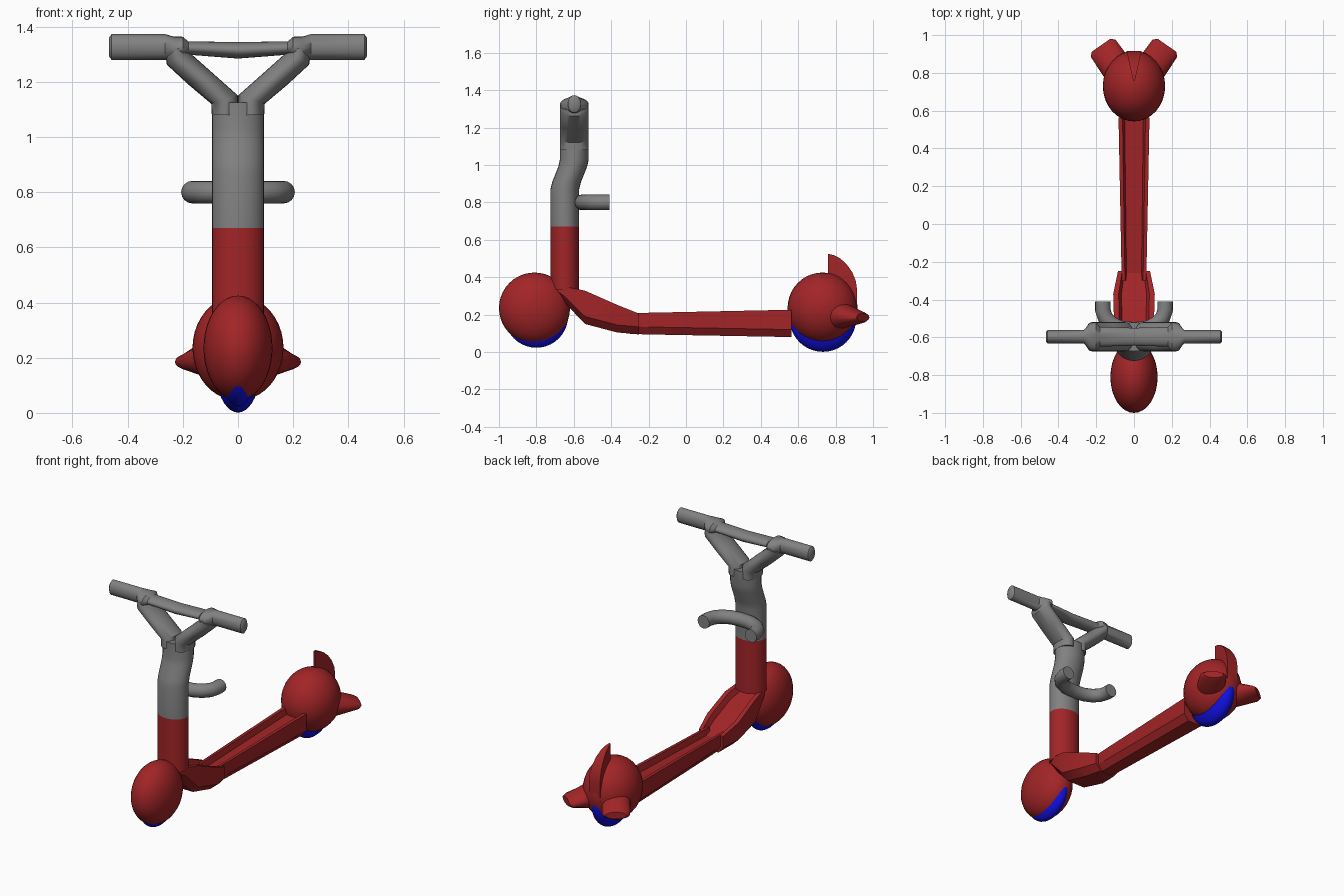
import bpy, bmesh, math
from mathutils import Vector as V

if "Cube" in bpy.data.objects:
    bpy.data.objects.remove(bpy.data.objects["Cube"])


def material(name, rgb):
    m = bpy.data.materials.new(name)
    m.diffuse_color = (*rgb, 1)
    m.use_nodes = True
    m.node_tree.nodes["Principled BSDF"].inputs["Base Color"].default_value = m.diffuse_color
    return m


RED = material("red", (0.36, 0.018, 0.02))
GREY = material("grey", (0.22, 0.22, 0.22))
BLUE = material("blue", (0.005, 0.005, 0.75))


def finish(bm, name, mat, angle=40):
    bmesh.ops.recalc_face_normals(bm, faces=bm.faces)
    me = bpy.data.meshes.new(name)
    bm.to_mesh(me)
    bm.free()
    me.materials.append(mat)
    ob = bpy.data.objects.new(name, me)
    bpy.context.collection.objects.link(ob)
    bpy.ops.object.select_all(action='DESELECT')
    ob.select_set(True)
    bpy.context.view_layer.objects.active = ob
    bpy.ops.object.shade_smooth_by_angle(angle=math.radians(angle))
    return ob


def skin(name, mat, loops, angle=40):
    """Bridge a list of equal-length point loops and cap both ends."""
    bm = bmesh.new()
    rings = [[bm.verts.new(p) for p in loop] for loop in loops]
    n = len(rings[0])
    for a, b in zip(rings, rings[1:]):
        for i in range(n):
            j = (i + 1) % n
            bm.faces.new((a[i], a[j], b[j], b[i]))
    bm.faces.new(rings[0])
    bm.faces.new(rings[-1])
    return finish(bm, name, mat, angle)


def loft(name, mat, sections, n=24, angle=40):
    """Skin through ellipses given as (centre, half axis, half axis)."""
    loops = []
    for c, u, v in sections:
        c, u, v = V(c), V(u), V(v)
        loops.append([c + u * math.cos(t) + v * math.sin(t)
                      for t in (2 * math.pi * i / n for i in range(n))])
    return skin(name, mat, loops, angle)


def ellipsoid(name, mat, centre, radii):
    bm = bmesh.new()
    bmesh.ops.create_uvsphere(bm, u_segments=32, v_segments=20, radius=1)
    bmesh.ops.scale(bm, vec=radii, verts=bm.verts)
    bmesh.ops.translate(bm, vec=centre, verts=bm.verts)
    return finish(bm, name, mat)


def trough(name, mat, stations, depth):
    """Channel section along y; stations are (y, half width, top, bottom)."""
    loops = []
    for y, w, t, b in stations:
        e = min(0.04, (t - b) * 0.4)
        d = min(depth, (t - b) * 0.4)
        half = [(0.6 * w, b), (w, b + e), (w, t), (0.74 * w, t), (0.6 * w, t - d)]
        loops.append([V((x, y, z)) for x, z in half] +
                     [V((-x, y, z)) for x, z in reversed(half)])
    return skin(name, mat, loops, 30)


# wheels and their round fenders
ellipsoid("front_fender", RED, (0, -0.81, 0.235), (0.125, 0.19, 0.19))
ellipsoid("front_wheel", BLUE, (0, -0.80, 0.193), (0.07, 0.17, 0.17))
ellipsoid("rear_fender", RED, (0, 0.73, 0.235), (0.165, 0.187, 0.19))
ellipsoid("rear_wheel", BLUE, (0, 0.732, 0.179), (0.085, 0.178, 0.178))

# deck and the ramp joining it to the column
trough("deck", RED, [(-0.30, 0.064, 0.208, 0.097), (-0.2, 0.067, 0.21, 0.094),
                     (0.565, 0.082, 0.226, 0.08)], 0.035)
trough("neck_ramp", RED, [(-0.71, 0.06, 0.355, 0.33), (-0.65, 0.09, 0.35, 0.265),
                          (-0.54, 0.105, 0.328, 0.15), (-0.37, 0.11, 0.253, 0.105),
                          (-0.25, 0.085, 0.205, 0.094)], 0.035)


# steering column, red below and grey above
def ring(y, z, rx=0.095, ry=0.077):
    return ((0, y, z), (rx, 0, 0), (0, ry, 0))


loft("lower_column", RED, [ring(-0.648, 0.335), ring(-0.648, 0.67)])
loft("upper_column", GREY, [ring(-0.648, 0.67), ring(-0.648, 0.87),
                            ring(-0.638, 0.91), ring(-0.606, 0.99),
                            ring(-0.597, 1.03), ring(-0.597, 1.125)])

# forked arms, each slice running from an inner to an outer point
SLICES = [((0.0, 1.08), (0.095, 1.08)), ((0.0, 1.15), (0.097, 1.12)),
          ((0.09, 1.23), (0.18, 1.19)), ((0.18, 1.31), (0.258, 1.262)),
          ((0.19, 1.34), (0.26, 1.29))]
for side, s in (("left", -1), ("right", 1)):
    loft(side + "_fork_arm", GREY,
         [((s * (a[0] + b[0]) / 2, -0.597, (a[1] + b[1]) / 2),
           (s * (b[0] - a[0]) / 2, 0, (b[1] - a[1]) / 2), (0, 0.077, 0))
          for a, b in SLICES])

# handlebar with grips, collars and crossbar: (x, centre z, y radius, z radius)
half_bar = [(0.467, 1.326, 0.024, 0.034), (0.458, 1.326, 0.035, 0.047),
            (0.265, 1.326, 0.036, 0.047), (0.235, 1.318, 0.072, 0.046),
            (0.20, 1.325, 0.077, 0.038), (0.18, 1.322, 0.052, 0.024)]
bar = half_bar + [(0, 1.314, 0.047, 0.03)] + [(-x, *r) for x, *r in reversed(half_bar)]
loft("handlebar", GREY, [((x, -0.597, z), (0, ry, 0), (0, 0, rz))
                         for x, z, ry, rz in bar])

# curved hand hold behind the column
half_path = [(0.165, -0.41), (0.165, -0.455), (0.152, -0.495), (0.12, -0.53), (0.07, -0.553)]
path = half_path + [(0, -0.56)] + [(-x, y) for x, y in reversed(half_path)]
sections = []
for i, (x, y) in enumerate(path):
    a, b = path[max(i - 1, 0)], path[min(i + 1, len(path) - 1)]
    d = V((b[0] - a[0], b[1] - a[1], 0)).normalized()
    sections.append(((x, y, 0.80), V((-d.y, d.x, 0)) * 0.041, (0, 0, 0.041)))
loft("hand_hold", GREY, sections, 16)

# tapered side tail fins
for side, s in (("left", -1), ("right", 1)):
    out, across = V((s * 0.57, 0.82, 0)), V((s * 0.82, -0.57, 0))
    tip = V((s * 0.163, 0.93, 0.185))
    loft(side + "_tail_fin", RED,
         [(tip + out * d + V((0, 0, dz)), across * w, (0, 0, h))
          for d, dz, w, h in ((-0.20, 0.02, 0.085, 0.095), (-0.10, 0.01, 0.083, 0.065),
                              (0.0, 0, 0.08, 0.032), (0.02, 0, 0.06, 0.022))], 20)

# upright tail blade, thin in front and thicker behind
profile = [(0.76, 0.525), (0.79, 0.518), (0.825, 0.5), (0.86, 0.468), (0.89, 0.425),
           (0.908, 0.38), (0.915, 0.33), (0.912, 0.22), (0.76, 0.22)]
skin("tail_blade", RED, [[V((s * (0.005 + (y - 0.76) * 0.22), y, z)) for y, z in profile]
                         for s in (-1, 1)], 30)
